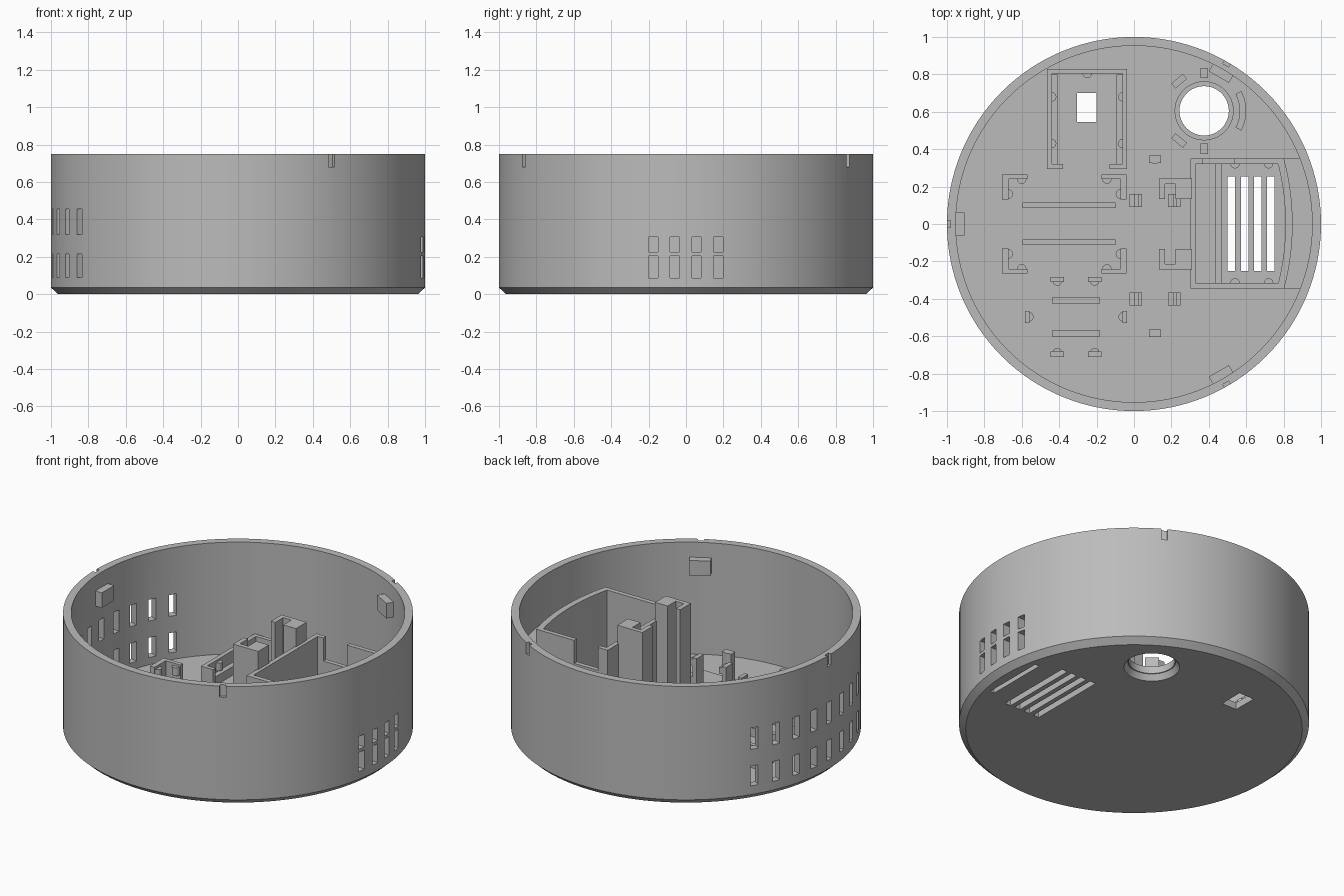
import bpy, bmesh, math

if "Cube" in bpy.data.objects:
    bpy.data.objects.remove(bpy.data.objects["Cube"])

grey = bpy.data.materials.new("plain_grey")
grey.use_nodes = True
COLOUR = (0.5, 0.5, 0.5, 1)
grey.diffuse_color = COLOUR
grey.node_tree.nodes["Principled BSDF"].inputs["Base Color"].default_value = COLOUR

FLOOR, INNER = 0.045, 0.953
BASE = FLOOR - 0.01


# ---- outline helpers: every solid is (outline, bottom, top) ----
def box(x0, x1, y0, y1, z0, z1):
    return [(x0, y0), (x1, y0), (x1, y1), (x0, y1)], z0, z1


def arc(cx, cy, r, a0, a1, n=16):
    angles = [math.radians(a0 + (a1 - a0) * i / n) for i in range(n + 1)]
    return [(cx + r * math.cos(a), cy + r * math.sin(a)) for a in angles]


def sector(cx, cy, r0, r1, a0, a1, z0, z1, n=16):
    return arc(cx, cy, r0, a0, a1, n) + arc(cx, cy, r1, a1, a0, n), z0, z1


def radial_box(cx, cy, angle, r0, r1, half, z0, z1):
    c, s = math.cos(math.radians(angle)), math.sin(math.radians(angle))
    corners = [(r0, -half), (r1, -half), (r1, half), (r0, half)]
    return [(cx + c * r - s * t, cy + s * r + c * t) for r, t in corners], z0, z1


def bump(x, y, facing, z=0.16):
    return arc(x, y, 0.025, facing - 90, facing + 90, 8), z - 0.05, z


def flip(solid):
    return [(x, -y) for x, y in solid[0]], solid[1], solid[2]


def finish(name, bm):
    bmesh.ops.recalc_face_normals(bm, faces=bm.faces)
    mesh = bpy.data.meshes.new(name)
    bm.to_mesh(mesh)
    bm.free()
    mesh.materials.append(grey)
    ob = bpy.data.objects.new(name, mesh)
    bpy.context.collection.objects.link(ob)
    return ob


def smooth(ob):
    for p in ob.data.polygons:
        p.use_smooth = True
    ob.data.set_sharp_from_angle(angle=math.radians(25))


def build(name, solids):
    bm = bmesh.new()
    for pts, z0, z1 in solids:
        low = [bm.verts.new((x, y, z0)) for x, y in pts]
        high = [bm.verts.new((x, y, z1)) for x, y in pts]
        bm.faces.new(low)
        bm.faces.new(high)
        for i in range(len(pts)):
            j = (i + 1) % len(pts)
            bm.faces.new((low[i], low[j], high[j], high[i]))
    ob = finish(name, bm)
    smooth(ob)
    return ob


def lathe(name, profile, steps, cx=0, cy=0):
    bm = bmesh.new()
    vs = [bm.verts.new((cx + r, cy, z)) for r, z in profile]
    es = [bm.edges.new(pair) for pair in zip(vs, vs[1:])]
    bmesh.ops.spin(bm, geom=vs + es, cent=(cx, cy, 0), axis=(0, 0, 1),
                   angle=math.tau, steps=steps)
    bmesh.ops.remove_doubles(bm, verts=bm.verts, dist=1e-4)
    return finish(name, bm)


# ---- round shell with floor ----
shell = lathe("round_shell", [(0, 0), (0.962, 0), (1, 0.035), (1, 0.75),
                              (INNER, 0.75), (INNER, FLOOR), (0, FLOOR)], 128)
HX, HY = 0.375, 0.605
cuts = []
for k in range(9):
    for z0, z1 in ((0.09, 0.215), (0.32, 0.455)):
        cuts.append(radial_box(0, 0, 148 + 8 * k, 0.9, 1.1, 0.024, z0, z1))
for k in range(4):
    y = -0.175 + 0.1155 * k
    for z0, z1 in ((0.085, 0.205), (0.225, 0.305)):
        cuts.append(box(0.88, 1.1, y - 0.025, y + 0.025, z0, z1))
    x = 0.521 + 0.07 * k
    cuts.append(box(x - 0.02, x + 0.02, -0.25, 0.255, -0.1, 0.06))
cuts.append(box(0.875, 0.905, -0.2, 0.2, -0.1, 0.06))
cuts.append(box(-0.305, -0.2, 0.545, 0.7, -0.1, 0.06))
for a in (60, 180, 300):
    cuts.append(radial_box(0, 0, a, 0.98, 1.1, 0.018, 0.68, 0.8))
cutters = [build("opening_cutter", cuts),
           lathe("round_hole_cutter", [(0, -0.01), (0.165, -0.01), (0.132, FLOOR),
                                       (0.132, 0.1), (0, 0.1)], 48, HX, HY)]
for c in cutters:
    c.hide_render = True
    m = shell.modifiers.new("cut", "BOOLEAN")
    m.operation, m.solver, m.object = "DIFFERENCE", "EXACT", c
bpy.context.view_layer.update()
deps = bpy.context.evaluated_depsgraph_get()
cut_mesh = bpy.data.meshes.new_from_object(shell.evaluated_get(deps))
shell.modifiers.clear()
shell.data = cut_mesh
for c in cutters:
    bpy.data.objects.remove(c)
smooth(shell)

# ---- tabs on the inside of the wall ----
build("wall_tabs", [radial_box(0, 0, a, 0.907, 0.96, 0.062, 0.56, 0.655)
                    for a in (60, 180, 300)])

# ---- three-sided frame around the square opening ----
H = 0.175
build("back_frame", [
    box(-0.465, -0.438, 0.295, 0.83, BASE, H), box(-0.062, -0.037, 0.295, 0.83, BASE, H),
    box(-0.438, -0.406, 0.32, 0.80, BASE, 0.1), box(-0.094, -0.062, 0.32, 0.80, BASE, 0.1),
    box(-0.465, -0.037, 0.805, 0.83, BASE, H),
    box(-0.465, -0.38, 0.295, 0.32, BASE, H), box(-0.13, -0.037, 0.295, 0.32, BASE, H),
    bump(-0.25, 0.805, 270)]
    + [bump(-0.44, y, 0) for y in (0.43, 0.68)] + [bump(-0.06, y, 180) for y in (0.43, 0.68)])

# ---- corner brackets with ribs between them ----
half = [box(-0.705, -0.57, 0.24, 0.265, BASE, H), box(-0.705, -0.672, 0.13, 0.265, BASE, H),
        box(-0.175, -0.04, 0.24, 0.265, BASE, H), box(-0.073, -0.04, 0.13, 0.265, BASE, H),
        bump(-0.6, 0.24, 270), bump(-0.145, 0.24, 270),
        bump(-0.672, 0.16, 0), bump(-0.073, 0.16, 180)]
build("corner_brackets", half + [flip(s) for s in half])
build("support_ribs", [box(-0.595, -0.1, 0.085, 0.115, BASE, 0.1),
                       box(-0.595, -0.1, -0.112, -0.082, BASE, 0.1),
                       box(-0.435, -0.185, -0.428, -0.39, BASE, 0.1),
                       box(-0.435, -0.185, -0.605, -0.567, BASE, 0.1)])

# ---- small pegs around the lower ribs ----
pegs = []
for x in (-0.41, -0.21):
    pegs += [box(x - 0.037, x + 0.037, -0.31, -0.283, BASE, H), bump(x, -0.305, 270),
             box(x - 0.037, x + 0.037, -0.71, -0.683, BASE, H), bump(x, -0.688, 90)]
pegs += [box(-0.583, -0.558, -0.53, -0.465, BASE, H), bump(-0.562, -0.497, 0),
         box(-0.062, -0.037, -0.53, -0.465, BASE, H), bump(-0.058, -0.497, 180)]
build("holding_pegs", pegs)

# ---- board seat with clips ----
build("board_seat", [box(-0.1, 0.325, -0.645, 0.405, BASE, FLOOR + 0.008)])
clips = []
for x in (0.01, 0.215):
    for y in (0.125, -0.4):
        clips += [box(x - 0.033, x - 0.005, y - 0.035, y + 0.035, BASE, 0.27),
                  box(x - 0.005, x + 0.015, y - 0.035, y + 0.035, 0.22, 0.26),
                  box(x - 0.005, x + 0.033, y - 0.035, y + 0.035, BASE, 0.15)]
for y, facing in ((0.345, 270), (-0.585, 90)):
    clips += [box(0.08, 0.145, y - 0.02, y + 0.02, BASE, 0.25), bump(0.112, y, facing, 0.25)]
build("board_clips", clips)

# ---- tall slotted posts ----
post = ([(0.135, 0.135), (0.165, 0.135), (0.165, 0.215), (0.222, 0.215), (0.222, 0.135),
         (0.31, 0.135), (0.31, 0.242), (0.135, 0.242)], BASE, 0.68)
build("slotted_posts", [post, flip(post)])

# ---- grille chamber with curved outer wall and covered duct ----
T, ROOF = 0.565, 0.46
build("chamber_walls", [
    box(0.302, 0.33, -0.345, 0.35, BASE, T),
    box(0.302, 0.8, -0.345, -0.315, BASE, T),
    box(0.302, 0.37, 0.322, 0.35, BASE, T), box(0.37, 0.535, 0.322, 0.35, BASE, 0.42),
    box(0.535, 0.8, 0.322, 0.35, BASE, T),
    sector(-0.49, 0, 1.3, 1.338, -15, 15, BASE, T),
    box(0.79, 0.892, -0.345, -0.315, BASE, ROOF), box(0.79, 0.892, 0.322, 0.35, BASE, ROOF),
    box(0.437, 0.468, -0.315, 0.322, BASE, 0.15)])
build("duct_roof", [(arc(0, 0, 0.96, -21, 21) + arc(-0.49, 0, 1.33, 15, -15), ROOF - 0.03, ROOF)])
build("grille_bumps", [bump(x, y, f, 0.14) for x in (0.54, 0.72)
                       for y, f in ((-0.315, 90), (0.322, 270))])

# ---- collar and holders around the round hole ----
build("hole_collar", [sector(HX, HY, 0.132, 0.158, a, a + 180, BASE, 0.08, 24) for a in (0, 180)])
build("hole_holders", [sector(HX, HY, 0.19, 0.225, -28, 28, BASE, H)]
      + [radial_box(HX, HY, a, 0.175, 0.23, 0.02, BASE, H) for a in (90, 270)]
      + [radial_box(HX, HY, a, 0.19, 0.225, 0.04, BASE, H) for a in (130, 230)])
